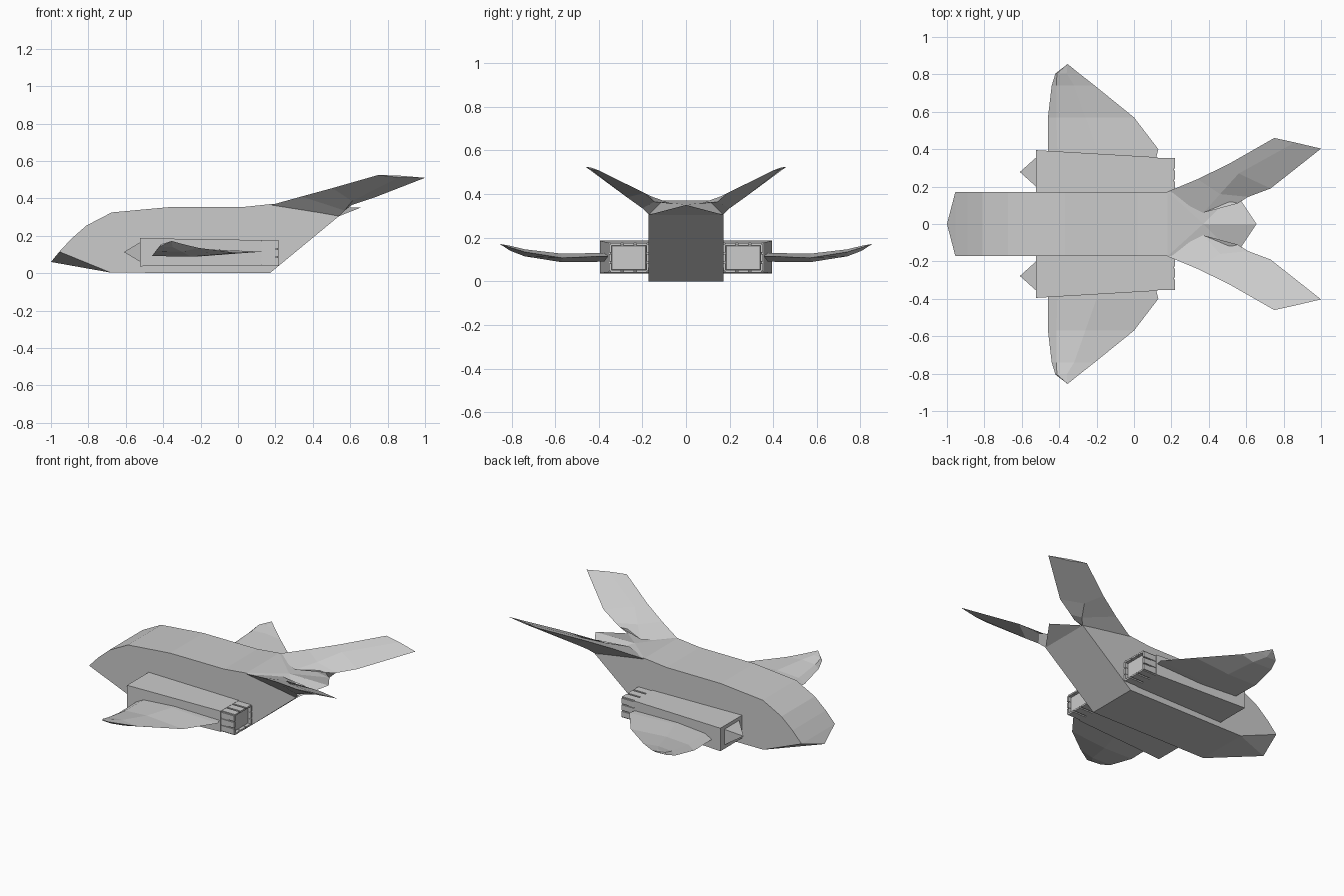
import bpy, bmesh

if "Cube" in bpy.data.objects:
    bpy.data.objects.remove(bpy.data.objects["Cube"])


def finish(name, bm):
    bmesh.ops.recalc_face_normals(bm, faces=bm.faces[:])
    mesh = bpy.data.meshes.new(name)
    bm.to_mesh(mesh)
    bm.free()
    ob = bpy.data.objects.new(name, mesh)
    bpy.context.collection.objects.link(ob)
    return ob


def loft(bm, sections, tip=None):
    """Skin equal-length rings; close the start, end in a cap or a point."""
    rings = [[bm.verts.new(p) for p in s] for s in sections]
    n = len(rings[0])
    for a, b in zip(rings, rings[1:]):
        for i in range(n):
            j = (i + 1) % n
            bm.faces.new((a[i], a[j], b[j], b[i]))
    bm.faces.new(rings[0])
    if tip:
        t = bm.verts.new(tip)
        for i in range(n):
            bm.faces.new((rings[-1][i], rings[-1][(i + 1) % n], t))
        return None
    return bm.faces.new(rings[-1])


def mirrored(bm, s):
    """Flip the finished half to the other side."""
    if s < 0:
        for v in bm.verts:
            v.co.y = -v.co.y


def rect(x, y0, y1, z0, z1):
    return [(x, y0, z0), (x, y1, z0), (x, y1, z1), (x, y0, z1)]


# Fuselage: side profile with centre points at nose and tail
W = 0.172
profile = [(-.68, .003), (-.955, .115), (-.89, .185), (-.81, .255), (-.675, .325),
           (-.37, .353), (.02, .353), (.18, .37), (.54, .305), (.17, 0)]
bm = bmesh.new()
R = [bm.verts.new((x, -W, z)) for x, z in profile]
L = [bm.verts.new((x, W, z)) for x, z in profile]
nose = bm.verts.new((-1, 0, .06))
saddle = bm.verts.new((.37, 0, .352))
tail = bm.verts.new((.655, 0, .35))
bm.faces.new(R)
bm.faces.new(L)
for i in range(1, 7):
    bm.faces.new((R[i], R[i + 1], L[i + 1], L[i]))
bm.faces.new((nose, R[1], L[1]))
bm.faces.new((nose, R[0], L[0]))
bm.faces.new((R[7], L[7], saddle))
for S in (R, L):
    bm.faces.new((nose, S[0], S[1]))
    bm.faces.new((S[7], S[8], saddle))
    bm.faces.new((S[8], tail, saddle))
bm.faces.new((R[8], tail, L[8]))
bm.faces.new((R[9], R[8], L[8], L[9]))
bm.faces.new((R[9], L[9], L[0], R[0]))
finish("fuselage", bm)

for s, side in ((1, "left"), (-1, "right")):
    # Swept V-tail fin
    bm = bmesh.new()
    loft(bm, [
        [(.16, .165, .36), (.37, .06, .354), (.555, .11, .365), (.54, .17, .305)],
        [(.34, .24, .41), (.46, .16, .39), (.61, .145, .365), (.57, .20, .335)],
        [(.505, .32, .455), (.56, .27, .44), (.73, .19, .405), (.61, .27, .385)],
        [(.75, .46, .525), (.86, .436, .522), (1, .403, .51), (.86, .434, .512)]])
    mirrored(bm, s)
    finish(side + "_tail_fin", bm)

    # Wing: front, top, rear and bottom point per station
    bm = bmesh.new()
    loft(bm, [
        [(-.46, .34, .095), (-.41, .34, .12), (-.2, .34, .13), (.115, .34, .115), (-.2, .34, .09)],
        [(-.46, .40, .095), (-.41, .40, .12), (-.2, .40, .13), (.13, .40, .115), (-.2, .40, .09)],
        [(-.46, .57, .092), (-.415, .57, .118), (-.26, .57, .127), (0, .57, .108), (-.25, .57, .088)],
        [(-.44, .74, .118), (-.415, .74, .14), (-.32, .74, .147), (-.21, .74, .135), (-.3, .74, .115)],
        [(-.42, .805, .142), (-.412, .805, .155), (-.36, .805, .163), (-.293, .805, .155), (-.35, .805, .14)]],
        tip=(-.355, .855, .172))
    mirrored(bm, s)
    finish(side + "_wing", bm)

    # Engine pod with narrower nozzle core, recessed at the rear
    bm = bmesh.new()
    end = loft(bm, [rect(-.525, .15, .395, .037, .187),
                    rect(.125, .15, .357, .042, .177),
                    rect(.126, .18, .349, .049, .17),
                    rect(.215, .18, .344, .049, .168)])
    bmesh.ops.inset_region(bm, faces=[end], thickness=.016)
    bmesh.ops.translate(bm, verts=end.verts[:], vec=(-.025, 0, 0))
    bmesh.ops.inset_region(bm, faces=[end], thickness=.008)
    bmesh.ops.translate(bm, verts=end.verts[:], vec=(.012, 0, 0))
    mirrored(bm, s)
    finish(side + "_engine_pod", bm)

    # Nozzle slats around the core
    bm = bmesh.new()
    for k in range(3):
        y = .178 + k * .06
        z = .047 + k * .043
        for z0, z1 in ((.041, .052), (.165, .176)):
            loft(bm, [rect(.12, y, y + .048, z0, z1), rect(.22, y, y + .048, z0, z1)])
        for y0, y1 in ((.171, .182), (.341, .353)):
            loft(bm, [rect(.12, y0, y1, z, z + .036), rect(.22, y0, y1, z, z + .036)])
    mirrored(bm, s)
    finish(side + "_nozzle_slats", bm)

    # Intake spike
    bm = bmesh.new()
    loft(bm, [rect(-.524, .2, .355, .062, .165)], tip=(-.61, .278, .113))
    mirrored(bm, s)
    finish(side + "_intake_spike", bm)
